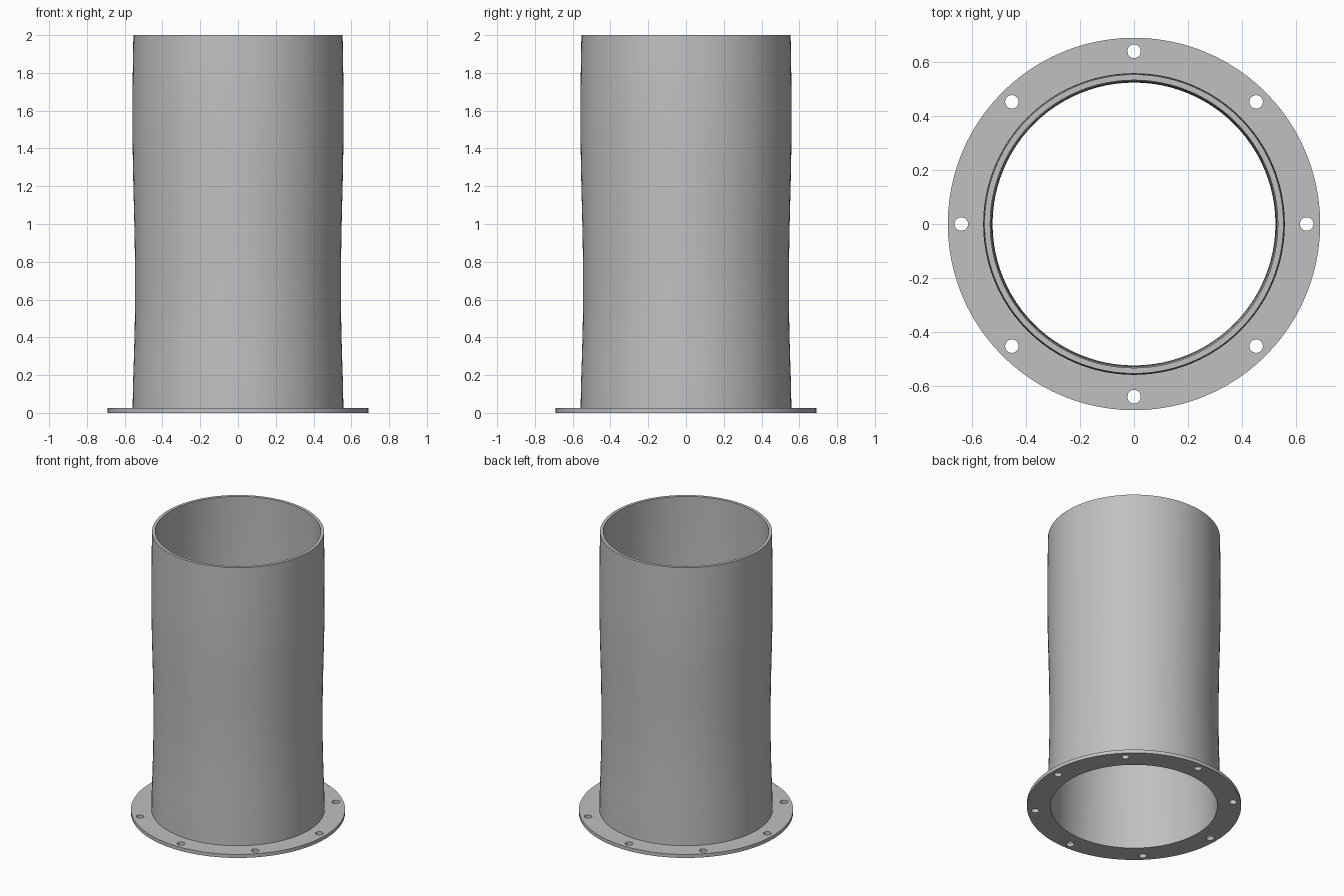
import bpy, bmesh, math
from mathutils import Matrix, Vector

if "Cube" in bpy.data.objects:
    bpy.data.objects.remove(bpy.data.objects["Cube"], do_unlink=True)

SEGMENTS = 96
WALL = 0.021
FLANGE_T = 0.025

steel = bpy.data.materials.new("grey_steel")
steel.use_nodes = True
GREY = (0.53, 0.53, 0.53, 1)
steel.diffuse_color = GREY
steel.node_tree.nodes["Principled BSDF"].inputs["Base Color"].default_value = GREY


def select_only(obj):
    bpy.ops.object.select_all(action='DESELECT')
    obj.select_set(True)
    bpy.context.view_layer.objects.active = obj


def shade(obj):
    select_only(obj)
    bpy.ops.object.shade_smooth_by_angle(angle=math.radians(30))


def add_circle(curve, x, y, radius, count):
    spline = curve.splines.new('POLY')
    spline.points.add(count - 1)
    for i, p in enumerate(spline.points):
        a = math.tau * i / count
        p.co = (x + radius * math.cos(a), y + radius * math.sin(a), 0, 1)
    spline.use_cyclic_u = True


# Flange: filled outline with a bore and eight bolt holes
outer_profile = [(0.558, FLANGE_T), (0.556, 0.15), (0.551, 0.3), (0.547, 0.45),
                 (0.545, 0.6), (0.545, 0.75), (0.547, 0.9), (0.550, 1.05),
                 (0.554, 1.2), (0.557, 1.35), (0.559, 1.5), (0.559, 1.65),
                 (0.557, 1.82), (0.554, 2.0)]
bore = outer_profile[0][0] - WALL
outline = bpy.data.curves.new("flange_outline", 'CURVE')
outline.dimensions = '2D'
outline.fill_mode = 'BOTH'
outline.extrude = FLANGE_T / 2
add_circle(outline, 0, 0, 0.69, SEGMENTS)
add_circle(outline, 0, 0, bore, SEGMENTS)
for k in range(8):
    a = math.tau * k / 8
    add_circle(outline, 0.64 * math.cos(a), 0.64 * math.sin(a), 0.025, 24)
flange = bpy.data.objects.new("flange", outline)
bpy.context.collection.objects.link(flange)
select_only(flange)
bpy.ops.object.convert(target='MESH')
flange = bpy.context.object
flange.name = "flange"
bm = bmesh.new()
bm.from_mesh(flange.data)
bmesh.ops.translate(bm, verts=bm.verts, vec=(0, 0, FLANGE_T / 2))
bmesh.ops.remove_doubles(bm, verts=bm.verts, dist=0.0001)
bmesh.ops.recalc_face_normals(bm, faces=bm.faces)
bm.to_mesh(flange.data)
bm.free()
flange.data.materials.clear()
flange.data.materials.append(steel)
shade(flange)

# Tube: gently waved wall, revolved, open where it meets the flange
inner_profile = [(r - WALL, z) for r, z in reversed(outer_profile)]
bm = bmesh.new()
verts = [bm.verts.new((r, 0, z)) for r, z in outer_profile + inner_profile]
edges = [bm.edges.new(pair) for pair in zip(verts, verts[1:])]
bmesh.ops.spin(bm, geom=verts + edges, cent=(0, 0, 0), axis=(0, 0, 1),
               angle=math.tau, steps=SEGMENTS, use_merge=True)
bmesh.ops.remove_doubles(bm, verts=bm.verts, dist=0.0001)
bmesh.ops.recalc_face_normals(bm, faces=bm.faces)
# Make sure the rim faces up
rim = max(bm.faces, key=lambda f: f.calc_center_median().z)
if rim.normal.z < 0:
    bmesh.ops.reverse_faces(bm, faces=bm.faces)
mesh = bpy.data.meshes.new("tube")
bm.to_mesh(mesh)
bm.free()
mesh.materials.append(steel)
tube = bpy.data.objects.new("tube", mesh)
bpy.context.collection.objects.link(tube)
shade(tube)
